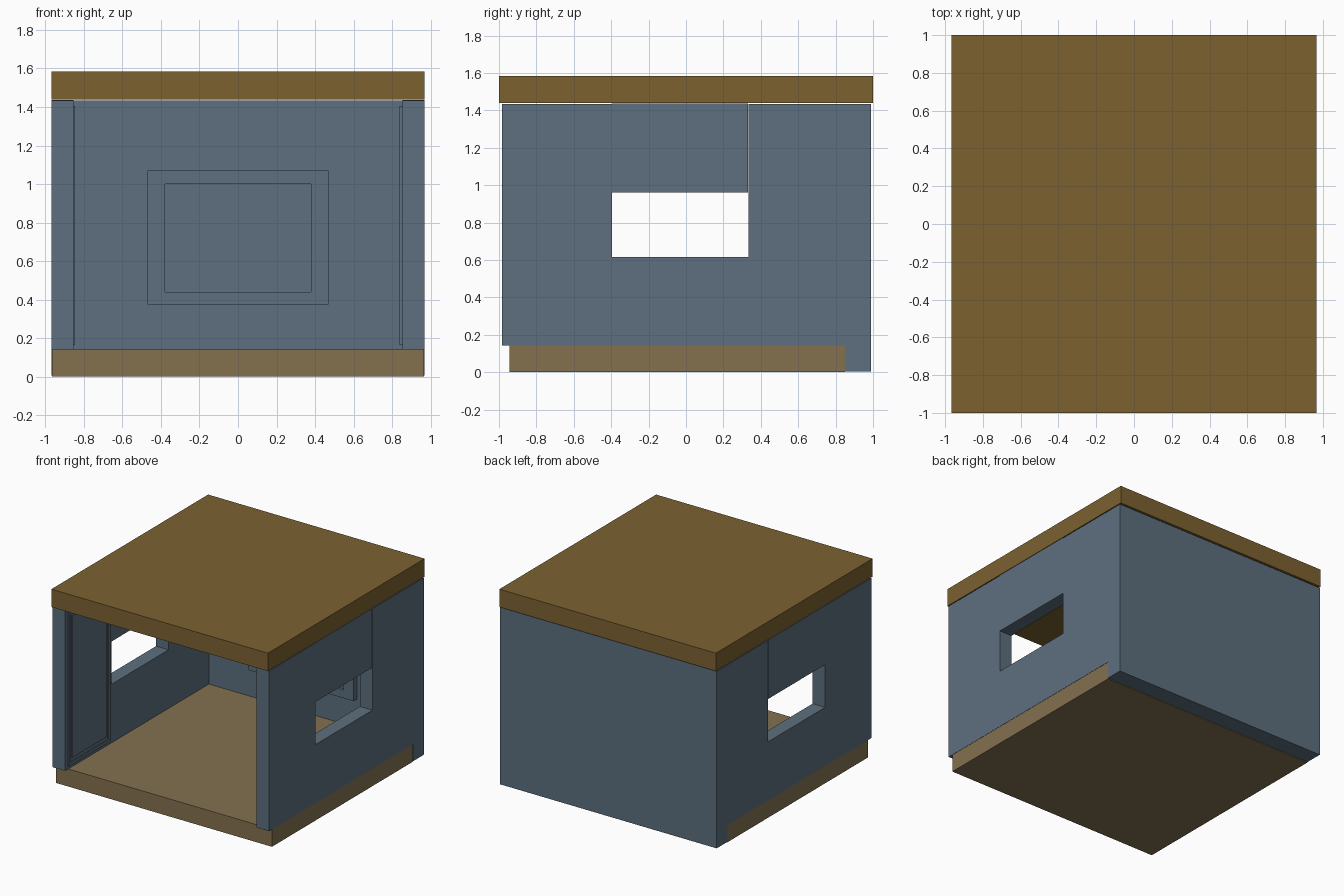
import bpy, bmesh

if "Cube" in bpy.data.objects:
    bpy.data.objects.remove(bpy.data.objects["Cube"])


def material(name, rgb):
    m = bpy.data.materials.new(name)
    m.diffuse_color = (*rgb, 1)
    m.use_nodes = True
    m.node_tree.nodes["Principled BSDF"].inputs["Base Color"].default_value = m.diffuse_color
    return m


ROOF = material("roof_brown", (0.20, 0.12, 0.03))
FLOOR = material("floor_tan", (0.23, 0.165, 0.078))
WALL = material("slate_blue", (0.11, 0.16, 0.21))


def finish(name, bm, mat):
    bmesh.ops.recalc_face_normals(bm, faces=bm.faces)
    me = bpy.data.meshes.new(name)
    bm.to_mesh(me)
    bm.free()
    me.materials.append(mat)
    ob = bpy.data.objects.new(name, me)
    bpy.context.collection.objects.link(ob)
    return ob


def box(name, x, y, z, mat):
    """Box from (min, max) ranges on each axis."""
    bm = bmesh.new()
    bmesh.ops.create_cube(bm, size=1)
    for v in bm.verts:
        v.co = [r[0] if c < 0 else r[1] for r, c in zip((x, y, z), v.co)]
    return finish(name, bm, mat)


def stepped_panel(name, at, out, rings, mat):
    """Nested rectangles (u0, u1, z0, z1, height) rising from a wall; at(u, h, z) places them."""
    bm = bmesh.new()
    prev = None
    for u0, u1, z0, z1, h in rings:
        ring = [bm.verts.new(at(u, out * h, z))
                for u, z in ((u0, z0), (u1, z0), (u1, z1), (u0, z1))]
        if prev:
            for i in range(4):
                j = (i + 1) % 4
                bm.faces.new((prev[i], prev[j], ring[j], ring[i]))
        else:
            bm.faces.new(ring[::-1])
        prev = ring
    bm.faces.new(prev)
    return finish(name, bm, mat)


# Slabs and back wall
box("roof_slab", (-0.967, 0.967), (-1, 1), (1.44, 1.585), ROOF)
box("floor_slab", (-0.965, 0.965), (-0.945, 0.85), (0, 0.142), FLOOR)
box("back_wall", (-0.967, 0.967), (0.85, 0.99), (0.005, 1.433), WALL)

# Side walls: front pier, rear pier, sill and lintel around a window opening
for side, s in (("left", -1), ("right", 1)):
    x = tuple(sorted((s * 0.855, s * 0.967)))
    box(side + "_front_pier", x, (-0.985, -0.395), (0.142, 1.433), WALL)
    box(side + "_rear_pier", x, (0.335, 0.85), (0.142, 1.433), WALL)
    box(side + "_window_sill", x, (-0.395, 0.335), (0.142, 0.615), WALL)
    box(side + "_window_lintel", x, (-0.395, 0.331), (0.96, 1.436), WALL)

    # Thin framed panel on the inner face of the front pier
    h = 0.008 if s < 0 else 0.017
    stepped_panel(side + "_inner_panel",
                  lambda u, d, z, s=s: (s * 0.855 + d, u, z), -s,
                  [(-0.95, -0.415, 0.165, 1.405, -0.01),
                   (-0.95, -0.415, 0.165, 1.405, h),
                   (-0.925, -0.445, 0.19, 1.38, h),
                   (-0.925, -0.445, 0.19, 1.38, 0.002),
                   (-0.905, -0.465, 0.22, 1.36, 0.002),
                   (-0.905, -0.465, 0.22, 1.36, h)], WALL)

# Raised picture frame on the inside of the back wall, with a recessed centre
stepped_panel("back_wall_frame", lambda u, d, z: (u, 0.85 + d, z), -1,
              [(-0.47, 0.47, 0.375, 1.07, -0.01),
               (-0.47, 0.47, 0.375, 1.07, 0.045),
               (-0.38, 0.38, 0.44, 1.0, 0.045),
               (-0.38, 0.38, 0.44, 1.0, 0.025)], WALL)
